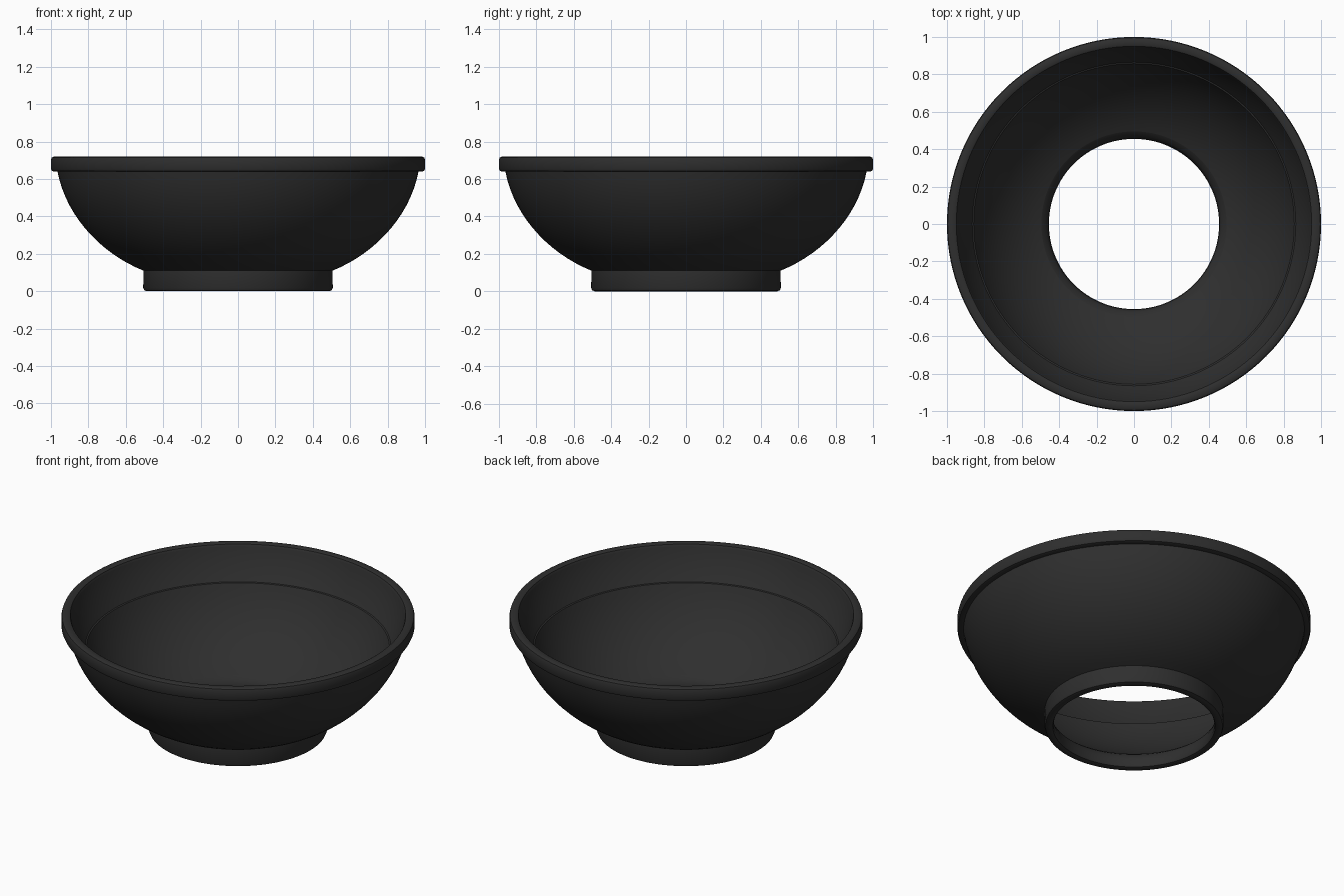
import bpy
import bmesh
import math
from mathutils import Vector
from mathutils.geometry import interpolate_bezier

SEGMENTS = 128

cube = bpy.data.objects.get("Cube")
if cube:
    bpy.data.objects.remove(cube, do_unlink=True)

charcoal = bpy.data.materials.new("charcoal")
charcoal.use_nodes = True
color = (0.028, 0.028, 0.028, 1)
charcoal.diffuse_color = color
charcoal.node_tree.nodes["Principled BSDF"].inputs["Base Color"].default_value = color


def bezier(a, b, c, d, count=16):
    """Smooth profile section from a to d as (radius, height) pairs."""
    points = interpolate_bezier(*(Vector((r, z, 0)) for r, z in (a, b, c, d)), count)
    return [(p.x, p.y) for p in points]


def lathe(name, profile):
    """Revolve a profile about z; the outside lies to the right of its direction."""
    bm = bmesh.new()
    rings = []
    for r, z in profile:
        angles = (math.tau * i / SEGMENTS for i in range(SEGMENTS))
        rings.append([bm.verts.new((r * math.cos(a), r * math.sin(a), z)) for a in angles])
    for low, high in zip(rings, rings[1:]):
        for i in range(SEGMENTS):
            j = (i + 1) % SEGMENTS
            bm.faces.new((low[i], low[j], high[j], high[i]))
    mesh = bpy.data.meshes.new(name)
    bm.to_mesh(mesh)
    bm.free()
    mesh.materials.append(charcoal)
    obj = bpy.data.objects.new(name, mesh)
    bpy.context.collection.objects.link(obj)
    bpy.ops.object.select_all(action="DESELECT")
    obj.select_set(True)
    bpy.context.view_layer.objects.active = obj
    bpy.ops.object.shade_smooth_by_angle(angle=math.radians(35))


wall_base, wall_top = (0.505, 0.11), (0.965, 0.64)
floor_edge, lip_edge = (0.495, 0.11), (0.945, 0.705)

# Open foot ring, from its inner ledge down and around to the wall
lathe("foot_ring", [floor_edge, (0.47, 0.09), (0.458, 0.06), (0.455, 0.015), (0.46, 0.004),
                    (0.47, 0), (0.488, 0), (0.501, 0.005), (0.507, 0.018), wall_base])

# Curved outer wall
lathe("outer_wall", bezier(wall_base, (0.73, 0.20), (0.92, 0.40), wall_top))

# Rolled rim band
lathe("rim", [wall_top, (0.985, 0.64), (0.995, 0.644), (1, 0.655), (1, 0.702),
              (0.996, 0.714), (0.985, 0.72), (0.958, 0.72), (0.95, 0.716), lip_edge])

# Upper inner wall down to a fine step, then the curved interior
upper = bezier(lip_edge, (0.93, 0.65), (0.90, 0.58), (0.865, 0.52), 8)
interior = bezier((0.857, 0.517), (0.79, 0.34), (0.66, 0.19), floor_edge)
lathe("inner_wall", upper + interior)
